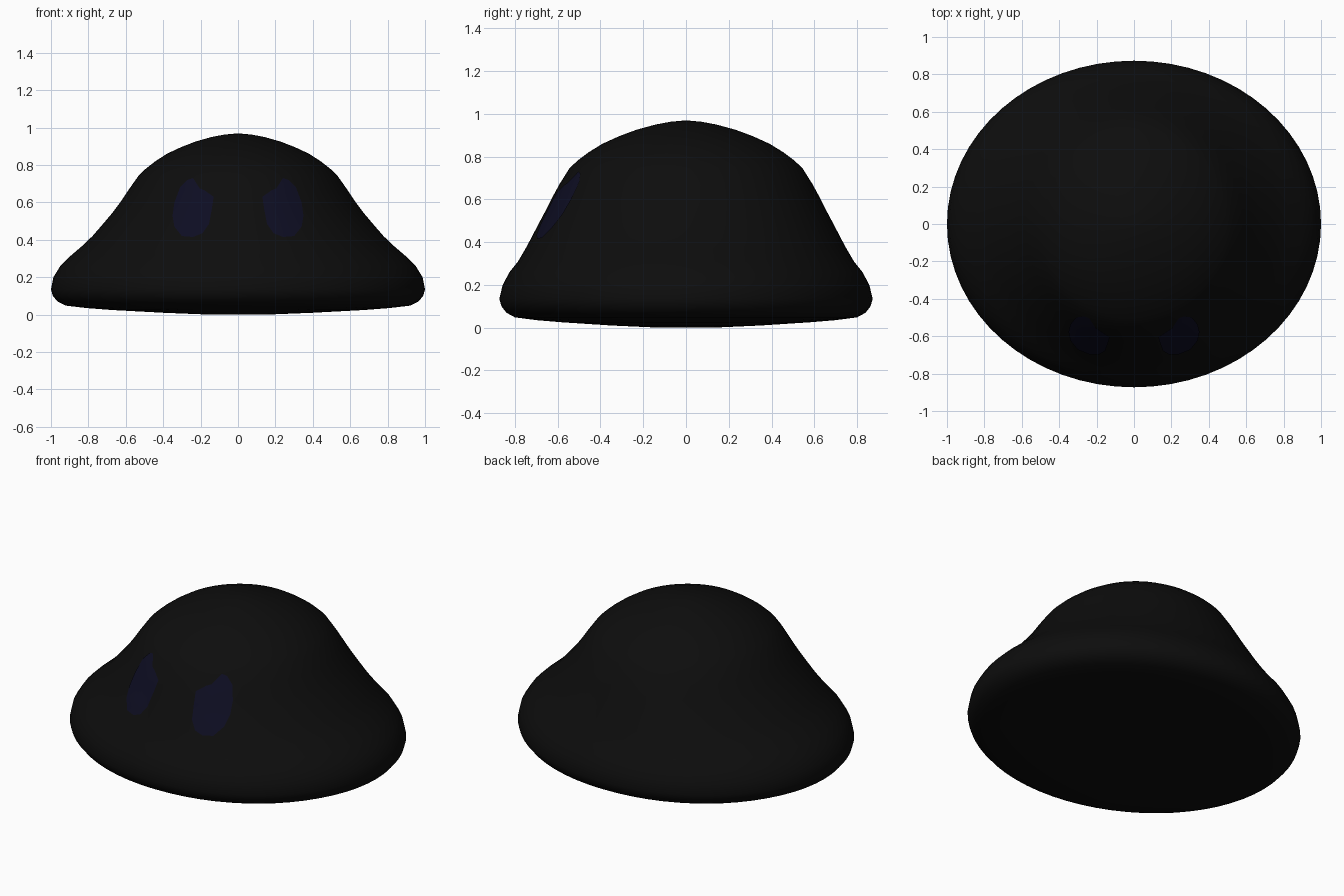
import bpy, math

if "Cube" in bpy.data.objects:
    bpy.data.objects.remove(bpy.data.objects["Cube"])

# Profile rows: height, half width (x), half depth (y)
ROWS = [(0.0, 0.15, 0.13), (0.01, 0.4, 0.35), (0.025, 0.68, 0.58), (0.035, 0.81, 0.70),
        (0.048, 0.92, 0.80), (0.07, 0.965, 0.84), (0.10, 0.99, 0.863), (0.135, 1.0, 0.873),
        (0.20, 0.987, 0.857), (0.26, 0.95, 0.825), (0.31, 0.9, 0.785), (0.37, 0.83, 0.75),
        (0.42, 0.778, 0.723), (0.48, 0.726, 0.692), (0.54, 0.675, 0.66), (0.60, 0.63, 0.63), (0.67, 0.583, 0.592),
        (0.745, 0.53, 0.545), (0.78, 0.493, 0.508), (0.82, 0.442, 0.455), (0.86, 0.38, 0.39),
        (0.895, 0.305, 0.313), (0.925, 0.228, 0.232), (0.95, 0.14, 0.14), (0.963, 0.07, 0.07)]
TOP = 0.969
SEG = 64


def radii(z):
    for (z0, a0, b0), (z1, a1, b1) in zip(ROWS, ROWS[1:]):
        if z0 <= z <= z1:
            t = (z - z0) / (z1 - z0)
            return a0 + t * (a1 - a0), b0 + t * (b1 - b0)


def make(name, verts, faces, color):
    me = bpy.data.meshes.new(name)
    me.from_pydata(verts, [], faces)
    me.shade_smooth()
    mat = bpy.data.materials.new(name + "_color")
    mat.diffuse_color = color
    mat.use_nodes = True
    mat.node_tree.nodes["Principled BSDF"].inputs["Base Color"].default_value = mat.diffuse_color
    me.materials.append(mat)
    ob = bpy.data.objects.new(name, me)
    bpy.context.collection.objects.link(ob)
    return ob


# Body: stacked elliptical rings closed at both ends
verts = [(a * math.cos(2 * math.pi * i / SEG), b * math.sin(2 * math.pi * i / SEG), z)
         for z, a, b in ROWS for i in range(SEG)]
faces = []
for r in range(len(ROWS) - 1):
    for i in range(SEG):
        j = (i + 1) % SEG
        faces.append((r * SEG + i, r * SEG + j, (r + 1) * SEG + j, (r + 1) * SEG + i))
last = (len(ROWS) - 1) * SEG
verts.append((0, 0, TOP))
faces += [(last + i, last + (i + 1) % SEG, len(verts) - 1) for i in range(SEG)]
faces.append(tuple(reversed(range(SEG))))
make("body", verts, faces, (0.004, 0.004, 0.004, 1))

# Eyes: outline in front view, laid onto the body surface and mirrored
OUT = [(-.24, .73), (-.27, .72), (-.31, .68), (-.34, .60), (-.35, .53), (-.34, .47), (-.30, .42),
       (-.24, .415), (-.19, .435), (-.155, .485), (-.14, .565), (-.13, .63), (-.18, .665), (-.205, .675)]
CX, CZ, RINGS = -0.24, 0.56, 5


def on_body(x, z):
    a, b = radii(z)
    return (x, -b * math.sqrt(1 - (x / a) ** 2) - 0.006, z)


n = len(OUT)
verts = [on_body(CX, CZ)]
for k in range(1, RINGS + 1):
    t = k / RINGS
    verts += [on_body(CX + t * (x - CX), CZ + t * (z - CZ)) for x, z in OUT]
faces = []
for i in range(n):
    j = (i + 1) % n
    faces.append((0, 1 + i, 1 + j))
    for k in range(RINGS - 1):
        p, q = 1 + k * n, 1 + (k + 1) * n
        faces.append((p + i, q + i, q + j, p + j))
eyes = make("eyes", verts, faces, (0.004, 0.004, 0.016, 1))
eyes.modifiers.new("mirror", 'MIRROR')
